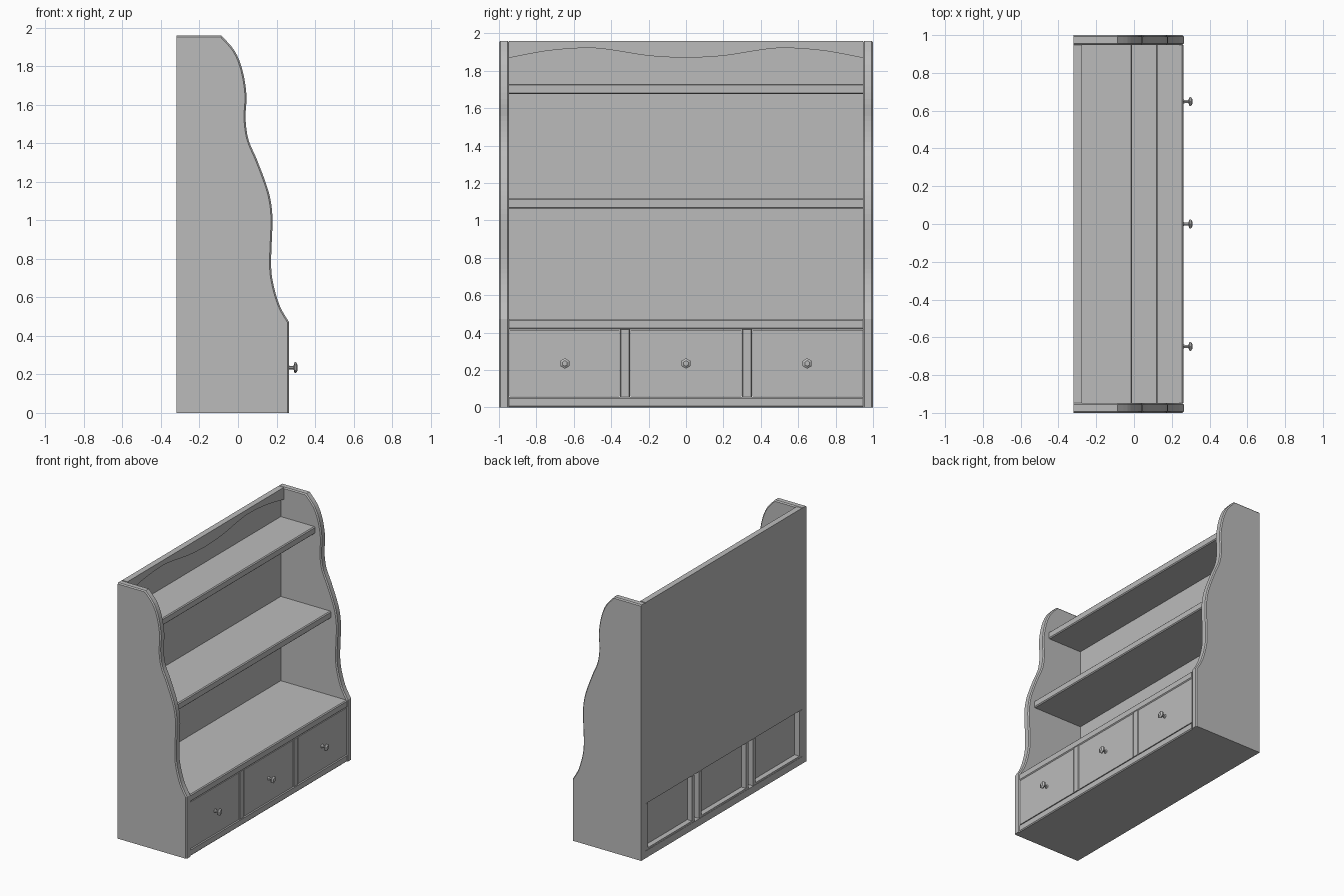
import bpy, bmesh, math
from mathutils import Matrix

cube = bpy.data.objects.get("Cube")
if cube:
    bpy.data.objects.remove(cube)

grey = bpy.data.materials.new("plain_grey")
grey.use_nodes = True
GREY = (0.5, 0.5, 0.5, 1)
grey.diffuse_color = GREY
grey.node_tree.nodes["Principled BSDF"].inputs["Base Color"].default_value = GREY

BACK, FRONT, TOP, INNER = -0.32, 0.262, 1.96, 0.947


def finish(name, bm):
    bmesh.ops.recalc_face_normals(bm, faces=bm.faces)
    mesh = bpy.data.meshes.new(name)
    bm.to_mesh(mesh)
    bm.free()
    mesh.materials.append(grey)
    obj = bpy.data.objects.new(name, mesh)
    bpy.context.collection.objects.link(obj)
    return obj


def chamfer(bm, rule, size):
    edges = [e for e in bm.edges if all(rule(v.co) for v in e.verts)]
    bmesh.ops.bevel(bm, geom=edges, offset=size, segments=1, affect='EDGES')


def box(name, x, y, z, front_chamfer=0):
    bm = bmesh.new()
    bmesh.ops.create_cube(bm, size=1)
    for v in bm.verts:
        v.co = [r[0] if c < 0 else r[1] for c, r in zip(v.co, (x, y, z))]
    if front_chamfer:
        edges = [e for e in bm.edges if all(v.co.x > x[1] - 1e-4 for v in e.verts)
                 and abs(e.verts[0].co.z - e.verts[1].co.z) < 1e-4]
        bmesh.ops.bevel(bm, geom=edges, offset=front_chamfer, segments=1, affect='EDGES')
    return finish(name, bm)


def smooth_curve(points, steps):
    """Catmull-Rom curve through the points."""
    p = [points[0]] + points + [points[-1]]
    out = []
    for a, b, c, d in zip(p, p[1:], p[2:], p[3:]):
        for i in range(steps):
            t = i / steps
            out.append(tuple(0.5 * (2 * q + (r - o) * t + (2 * o - 5 * q + 4 * r - s) * t * t
                                    + (3 * q - o - 3 * r + s) * t ** 3)
                             for o, q, r, s in zip(a, b, c, d)))
    return out + [points[-1]]


def extruded(verts, direction):
    bm = bmesh.new()
    face = bm.faces.new([bm.verts.new(v) for v in verts])
    new = bmesh.ops.extrude_face_region(bm, geom=[face])["geom"]
    bmesh.ops.translate(bm, vec=direction, verts=[g for g in new if isinstance(g, bmesh.types.BMVert)])
    return bm


# Scalloped side panels
wave = smooth_curve([(0.264, 0.473), (0.215, 0.56), (0.179, 0.69), (0.172, 0.8), (0.179, 1.0),
                     (0.168, 1.11), (0.142, 1.2), (0.096, 1.32), (0.054, 1.42), (0.039, 1.53),
                     (0.044, 1.65), (0.023, 1.78), (-0.018, 1.88), (-0.088, TOP)], 4)
outline = [(BACK, 0), (0.264, 0)] + wave + [(BACK, TOP)]
for name, y in (("left_side_panel", INNER), ("right_side_panel", -1)):
    bm = extruded([(x, y, z) for x, z in outline], (0, 1 - INNER, 0))
    edges = [e for e in bm.edges if abs(e.verts[0].co.y - e.verts[1].co.y) < 1e-4
             and max(v.co.x for v in e.verts) > BACK + 0.01
             and max(v.co.z for v in e.verts) > 0.01]
    bmesh.ops.bevel(bm, geom=edges, offset=0.008, segments=1, affect='EDGES')
    finish(name, bm)

# Shelves, counter and base
SPAN = (-INNER, INNER)
box("upper_shelf", (-0.3, -0.01), SPAN, (1.675, 1.73), 0.007)
box("middle_shelf", (-0.3, 0.125), SPAN, (1.063, 1.118), 0.007)
box("counter", (BACK, FRONT), SPAN, (0.417, 0.472), 0.007)
box("base", (BACK, FRONT), SPAN, (0, 0.055), 0.007)

# Back board and hanging valance with a waved lower edge
box("back_board", (BACK, -0.3), SPAN, (0.417, TOP))
half = smooth_curve([(0, 1.868), (0.2, 1.88), (0.43, 1.915), (0.56, 1.921),
                     (0.75, 1.905), (INNER, 1.868)], 5)
lower = [(-y, z) for y, z in reversed(half[1:])] + half
finish("valance", extruded([(-0.3, y, z) for y, z in lower + [(INNER, TOP), (-INNER, TOP)]],
                           (0.025, 0, 0)))

# Dividers stop short of the back
for name, y in (("left_divider", 0.327), ("right_divider", -0.327)):
    bm = bmesh.new()
    bmesh.ops.create_cube(bm, size=1)
    bmesh.ops.transform(bm, verts=bm.verts, matrix=Matrix.LocRotScale(
        ((FRONT - 0.28) / 2, y, 0.236), None, (FRONT + 0.28, 0.054, 0.362)))
    chamfer(bm, lambda c: c.x > 0.2 and c.y > y, 0.006)
    chamfer(bm, lambda c: c.x > FRONT - 1e-4 and c.y < y, 0.006)
    finish(name, bm)

# Drawers with open-framed backs and six-sided turned knobs
KNOB = [(0.0, 0.016), (0.006, 0.012), (0.01, 0.009), (0.03, 0.009), (0.036, 0.028),
        (0.043, 0.028), (0.051, 0.015)]
for name, low, high, knob_y in (("right", -INNER, -0.354, -0.648), ("middle", -0.3, 0.3, 0),
                                ("left", 0.354, INNER, 0.648)):
    a, b = low + 0.002, high - 0.002
    z0, z1 = 0.057, 0.414
    box(name + "_drawer_front", (FRONT - 0.03, FRONT - 0.003), (a, b), (z0, z1))
    box(name + "_drawer_back", (-0.28, -0.26), (a + 0.028, b - 0.028), (z0, z1))
    box(name + "_drawer_floor", (BACK, FRONT - 0.03), (a, b), (z0, z0 + 0.014))
    for side, y in (("left", b - 0.028), ("right", a)):
        box(f"{name}_drawer_{side}_wall", (BACK, FRONT - 0.03), (y, y + 0.028), (z0, z1))
    bm = bmesh.new()
    rings = [[bm.verts.new((FRONT - 0.004 + x, knob_y + r * math.sin(i * math.pi / 3),
                            0.235 + r * math.cos(i * math.pi / 3))) for i in range(6)]
             for x, r in KNOB]
    for r, s in zip(rings, rings[1:]):
        for i in range(6):
            j = (i + 1) % 6
            bm.faces.new((r[i], r[j], s[j], s[i]))
    bm.faces.new(rings[0])
    bm.faces.new(rings[-1])
    finish(name + "_knob", bm)
